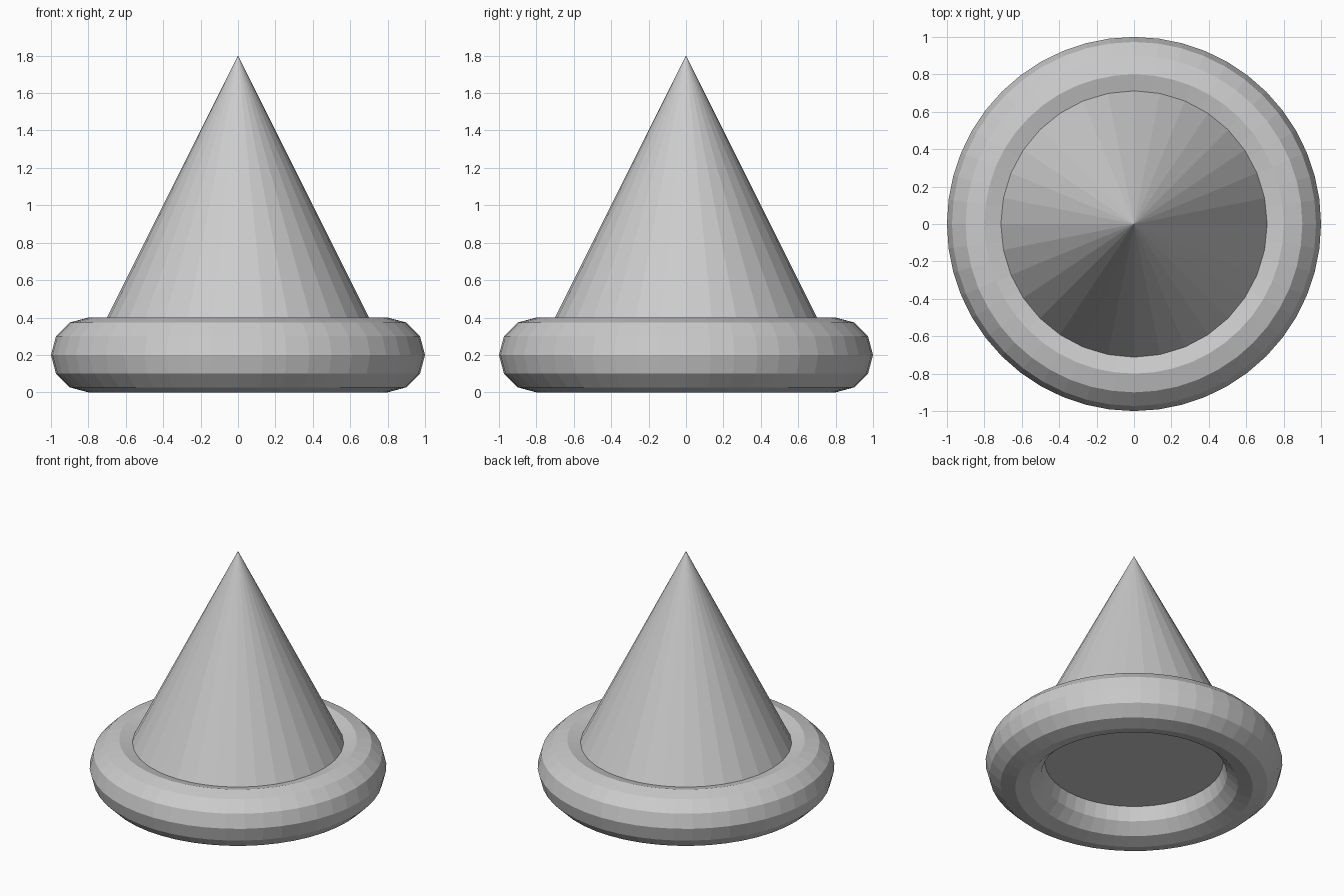
import bpy

if "Cube" in bpy.data.objects:
    bpy.data.objects.remove(bpy.data.objects["Cube"])

# Ring-shaped base, flat-shaded
bpy.ops.mesh.primitive_torus_add(major_radius=0.8, minor_radius=0.2,
                                 major_segments=48, minor_segments=12,
                                 location=(0, 0, 0.2))
bpy.context.object.name = "base_ring"

# Cone, its closed underside level with the middle of the ring
bpy.ops.mesh.primitive_cone_add(vertices=32, radius1=0.8, radius2=0, depth=1.6,
                                location=(0, 0, 1.0))
bpy.context.object.name = "cone"
